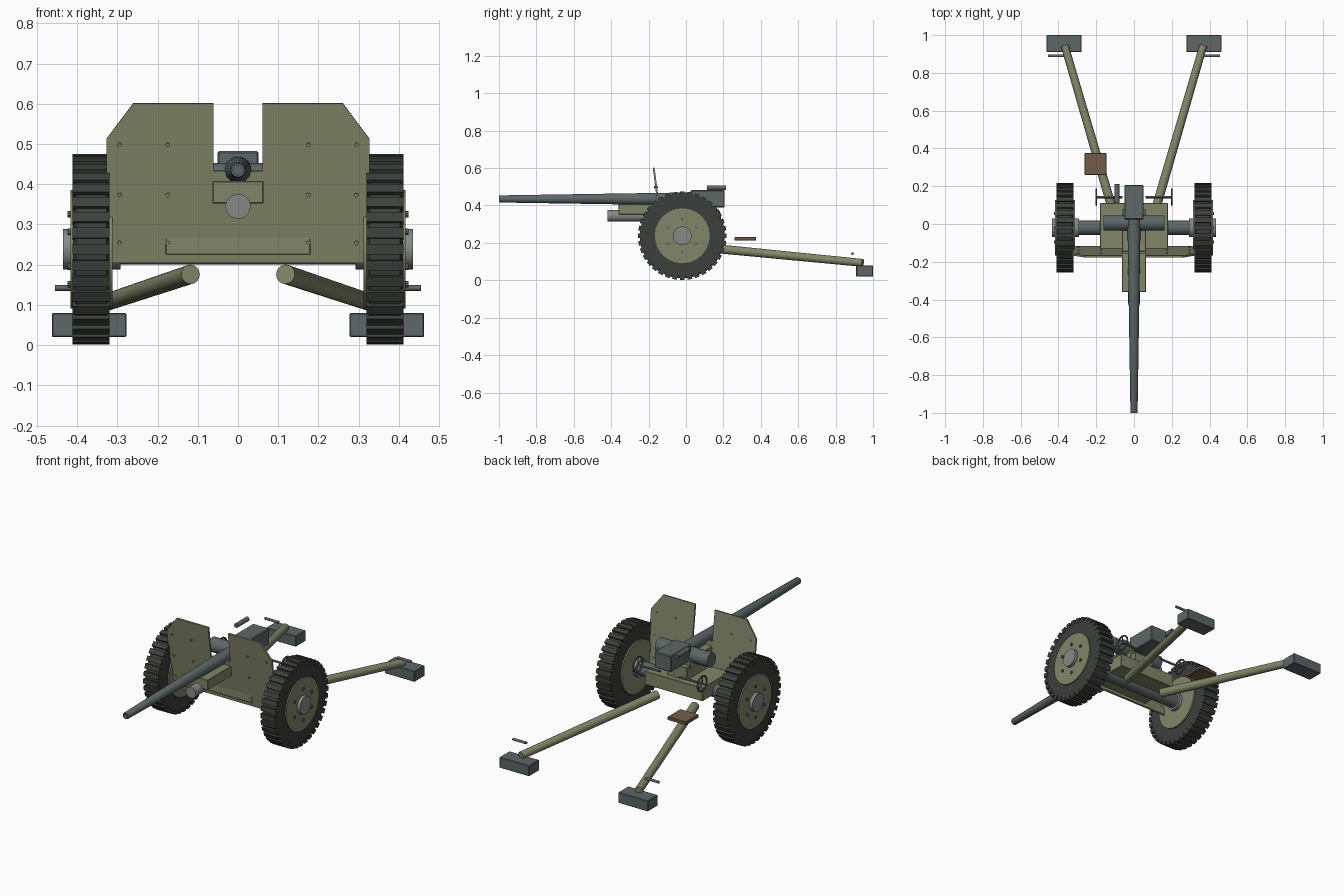
import bpy, bmesh, math
from mathutils import Vector, Matrix

if "Cube" in bpy.data.objects:
    bpy.data.objects.remove(bpy.data.objects["Cube"])


def mat(name, c):
    m = bpy.data.materials.new(name)
    m.diffuse_color = (*c, 1)
    m.use_nodes = True
    m.node_tree.nodes["Principled BSDF"].inputs["Base Color"].default_value = m.diffuse_color
    return m


OLIVE = mat("olive paint", (0.22, 0.24, 0.14))
DARK = mat("rubber", (0.045, 0.05, 0.043))
STEEL = mat("gun steel", (0.11, 0.135, 0.135))
HUB = mat("bare metal", (0.24, 0.25, 0.24))
WOOD = mat("seat brown", (0.17, 0.11, 0.065))


def finish(name, bm, material, mirror=False, smooth=True, bevel=0):
    bmesh.ops.recalc_face_normals(bm, faces=bm.faces)
    me = bpy.data.meshes.new(name)
    bm.to_mesh(me)
    bm.free()
    ob = bpy.data.objects.new(name, me)
    bpy.context.collection.objects.link(ob)
    me.materials.append(material)
    if bevel:
        b = ob.modifiers.new("bevel", 'BEVEL')
        b.width = bevel
        b.segments = 1
    if mirror:
        ob.modifiers.new("mirror", 'MIRROR')
    if smooth:
        bpy.context.view_layer.objects.active = ob
        ob.select_set(True)
        bpy.ops.object.shade_smooth_by_angle(angle=math.radians(30))
        ob.select_set(False)
    return ob


def add_box(bm, lo, hi, rot=Matrix()):
    lo, hi = Vector(lo), Vector(hi)
    m = rot @ Matrix.Translation((lo + hi) / 2) @ Matrix.Diagonal((*(hi - lo), 1))
    bmesh.ops.create_cube(bm, size=1, matrix=m)


def add_rod(bm, a, b, r1, r2=None, n=24):
    a, b = Vector(a), Vector(b)
    d = b - a
    m = Matrix.Translation((a + b) / 2) @ d.to_track_quat('Z', 'Y').to_matrix().to_4x4()
    bmesh.ops.create_cone(bm, cap_ends=True, segments=n, radius1=r1,
                          radius2=r1 if r2 is None else r2, depth=d.length, matrix=m)


def box(name, lo, hi, material, mirror=False, bevel=0.002):
    bm = bmesh.new()
    add_box(bm, lo, hi)
    return finish(name, bm, material, mirror, False, bevel)


def rod(name, a, b, r, material, mirror=False, r2=None):
    bm = bmesh.new()
    add_rod(bm, a, b, r, r2)
    return finish(name, bm, material, mirror)


def lathe(name, profile, centre, axis, material, n=48, mirror=False, closed=False):
    """Spin (distance along axis, radius) points round the x or y axis."""
    bm = bmesh.new()
    c = Vector(centre)
    ax = Vector((1, 0, 0)) if axis == 'x' else Vector((0, 1, 0))
    vs = [bm.verts.new(c + ax * t + Vector((0, 0, r))) for t, r in profile]
    pairs = list(zip(vs, vs[1:])) + ([(vs[-1], vs[0])] if closed else [])
    es = [bm.edges.new(p) for p in pairs]
    bmesh.ops.spin(bm, geom=vs + es, cent=c, axis=ax, angle=math.tau, steps=n)
    bmesh.ops.remove_doubles(bm, verts=bm.verts, dist=1e-5)
    return finish(name, bm, material, mirror)


# Wheels: tyre, tread lugs, disc, hub, bolts
WY, WZ = -0.02, 0.238
lathe("tyre", [(0.320, 0.14), (0.320, 0.215), (0.327, 0.227), (0.403, 0.227),
               (0.410, 0.215), (0.410, 0.14)], (0, WY, WZ), 'x', DARK, 72, True, True)
bm = bmesh.new()
LUGS = 36
for i in range(LUGS):
    rot = Matrix.Translation((0, WY, WZ)) @ Matrix.Rotation(math.tau * i / LUGS, 4, 'X')
    add_box(bm, (0.319, -0.013, 0.208), (0.411, 0.013, 0.2365), rot)
finish("tread_lugs", bm, DARK, True, False)
rod("wheel_disc", (0.312, WY, WZ), (0.417, WY, WZ), 0.147, OLIVE, True)
rod("hub", (0.292, WY, WZ), (0.435, WY, WZ), 0.05, HUB, True)
bm = bmesh.new()
for i in range(6):
    a = math.tau * i / 6
    y, z = WY + 0.087 * math.sin(a), WZ + 0.087 * math.cos(a)
    add_rod(bm, (0.41, y, z), (0.424, y, z), 0.008, n=10)
finish("wheel_bolts", bm, STEEL, True)
rod("axle", (-0.31, WY, WZ), (0.31, WY, WZ), 0.038, STEEL)

# Carriage body and saddle
box("carriage", (-0.18, -0.135, 0.225), (0.18, 0.11, 0.30), OLIVE)
box("saddle", (-0.06, -0.10, 0.29), (0.06, 0.08, 0.37), OLIVE)

# Shield: half outlines either side of a notch, leaning forward at the top
tilt = math.atan2(0.05, 0.39)
lean = Matrix.Translation((0, -0.122, 0.205)) @ Matrix.Rotation(tilt, 4, 'X')
bm = bmesh.new()
outline = [(-0.327, 0), (0.327, 0), (0.327, 0.31), (0.26, 0.40), (0.061, 0.40), (0.061, 0.23),
           (-0.061, 0.23), (-0.061, 0.40), (-0.26, 0.40), (-0.327, 0.31)]
face = bm.faces.new([bm.verts.new(lean @ Vector((x, -0.005, z))) for x, z in outline])
new = bmesh.ops.extrude_face_region(bm, geom=[face])["geom"]
bmesh.ops.translate(bm, vec=lean.to_3x3() @ Vector((0, 0.01, 0)),
                    verts=[v for v in new if isinstance(v, bmesh.types.BMVert)])
finish("shield", bm, OLIVE, smooth=False)
bm = bmesh.new()
for x in (0.175, 0.294):
    for z in (0.05, 0.17, 0.296):
        add_rod(bm, lean @ Vector((x, -0.011, z)), lean @ Vector((x, 0.009, z)), 0.0055, n=10)
finish("shield_rivets", bm, OLIVE, True)

# Gun: barrel with bore, breech, cradle, recoil cylinder, trunnion
lathe("barrel", [(0.05, 0), (0.05, 0.034), (-0.10, 0.033), (-0.995, 0.019), (-1.0, 0.017),
                 (-1.0, 0.012), (-0.93, 0.012), (-0.93, 0)], (0, 0, 0.435), 'y', STEEL, 32)
box("breech", (-0.051, 0.025, 0.39), (0.051, 0.207, 0.482), STEEL, bevel=0.004)
box("cradle", (-0.063, -0.36, 0.352), (0.063, 0.05, 0.408), OLIVE)
rod("recoil_cylinder", (0, -0.42, 0.345), (0, 0.0, 0.345), 0.031, HUB)
rod("trunnion", (-0.162, 0.005, 0.413), (0.162, 0.005, 0.413), 0.04, STEEL)
rod("sight_tube", (-0.09, 0.112, 0.495), (-0.09, 0.213, 0.495), 0.0125, STEEL)

# Handwheels with spokes and shafts
lathe("handwheel_rim",
      [(0.20 + 0.005 * math.cos(math.tau * i / 8), 0.041 + 0.005 * math.sin(math.tau * i / 8))
       for i in range(8)], (0, 0.142, 0.343), 'x', STEEL, 28, True, True)
bm = bmesh.new()
for i in range(3):
    a = math.tau * i / 3
    add_rod(bm, (0.20, 0.142, 0.343),
            (0.20, 0.142 + 0.04 * math.sin(a), 0.343 + 0.04 * math.cos(a)), 0.0035, n=8)
add_rod(bm, (0.06, 0.142, 0.343), (0.204, 0.142, 0.343), 0.006, n=12)
finish("handwheel_shaft", bm, STEEL, True)

# Split trails with spades and lifting handles, gunner's seat
rod("trail", (0.118, 0.09, 0.176), (0.367, 0.945, 0.093), 0.024, OLIVE, True, 0.021)
box("spade", (0.277, 0.91, 0.02), (0.463, 1.0, 0.08), STEEL, True, 0.003)
rod("trail_handle", (0.37, 0.89, 0.142), (0.455, 0.89, 0.142), 0.007, STEEL, True)
box("seat", (-0.262, 0.26, 0.213), (-0.146, 0.375, 0.232), WOOD, bevel=0.003)
